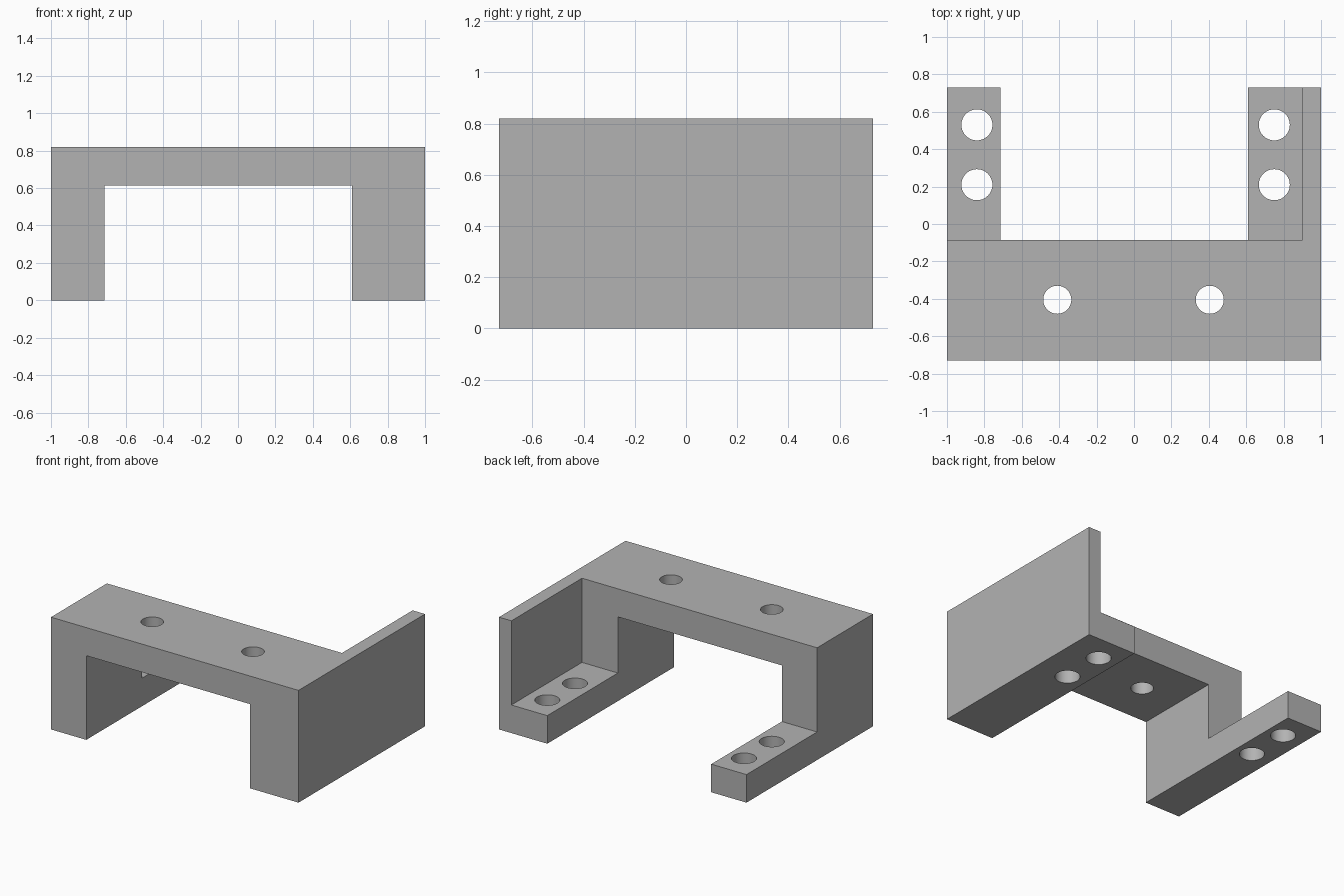
import bpy, bmesh
from mathutils import Matrix

if "Cube" in bpy.data.objects:
    bpy.data.objects.remove(bpy.data.objects["Cube"])

HEIGHT, THICK = 0.82, 0.205
FRONT, BACK, BEAM_BACK = -0.73, 0.73, -0.085
RIGHT_IN, LEFT_IN, WALL_IN = -0.715, 0.61, 0.9

grey = bpy.data.materials.new("plain grey")
grey.use_nodes = True
grey.diffuse_color = (0.45, 0.45, 0.45, 1)
grey.node_tree.nodes["Principled BSDF"].inputs["Base Color"].default_value = grey.diffuse_color


def finish(name, bm):
    bmesh.ops.recalc_face_normals(bm, faces=bm.faces)
    mesh = bpy.data.meshes.new(name)
    bm.to_mesh(mesh)
    bm.free()
    mesh.materials.append(grey)
    obj = bpy.data.objects.new(name, mesh)
    bpy.context.collection.objects.link(obj)
    return obj


def extrude_profile(name, profile, y0, y1):
    """Extrude an x-z outline along y."""
    bm = bmesh.new()
    face = bm.faces.new([bm.verts.new((x, y0, z)) for x, z in profile])
    ext = bmesh.ops.extrude_face_region(bm, geom=[face])["geom"]
    verts = [v for v in ext if isinstance(v, bmesh.types.BMVert)]
    bmesh.ops.translate(bm, verts=verts, vec=(0, y1 - y0, 0))
    return finish(name, bm)


def boolean(target, other, operation):
    mod = target.modifiers.new(operation.lower(), "BOOLEAN")
    mod.operation, mod.solver, mod.object = operation, "EXACT", other
    bpy.context.view_layer.objects.active = target
    bpy.ops.object.modifier_apply(modifier=mod.name)
    bpy.data.objects.remove(other)


# Front bridge with two legs
bracket = extrude_profile("bracket", [
    (-1, 0), (RIGHT_IN, 0), (RIGHT_IN, HEIGHT - THICK), (LEFT_IN, HEIGHT - THICK),
    (LEFT_IN, 0), (1, 0), (1, HEIGHT), (-1, HEIGHT)], FRONT, BEAM_BACK)

# Feet running back from the legs, the left one with a side wall
right_foot = extrude_profile("right_foot", [
    (-1, 0), (RIGHT_IN, 0), (RIGHT_IN, THICK), (-1, THICK)], BEAM_BACK, BACK)
left_foot = extrude_profile("left_foot_and_wall", [
    (LEFT_IN, 0), (1, 0), (1, HEIGHT), (WALL_IN, HEIGHT),
    (WALL_IN, THICK), (LEFT_IN, THICK)], BEAM_BACK, BACK)
for foot in (right_foot, left_foot):
    boolean(bracket, foot, "UNION")

# Screw holes through the feet and the bridge
holes = [(x, y, THICK / 2, 0.083) for x in (-0.84, 0.75) for y in (0.21, 0.53)]
holes += [(x, -0.405, HEIGHT - THICK / 2, 0.075) for x in (-0.41, 0.405)]
bm = bmesh.new()
for x, y, z, radius in holes:
    bmesh.ops.create_cone(bm, cap_ends=True, segments=48, radius1=radius, radius2=radius,
                          depth=THICK + 0.1, matrix=Matrix.Translation((x, y, z)))
cutter = finish("hole_cutter", bm)
cutter.hide_render = True
boolean(bracket, cutter, "DIFFERENCE")

# Smooth hole walls, crisp edges elsewhere
bpy.ops.object.select_all(action="DESELECT")
bracket.select_set(True)
bpy.context.view_layer.objects.active = bracket
bpy.ops.object.shade_smooth_by_angle()
